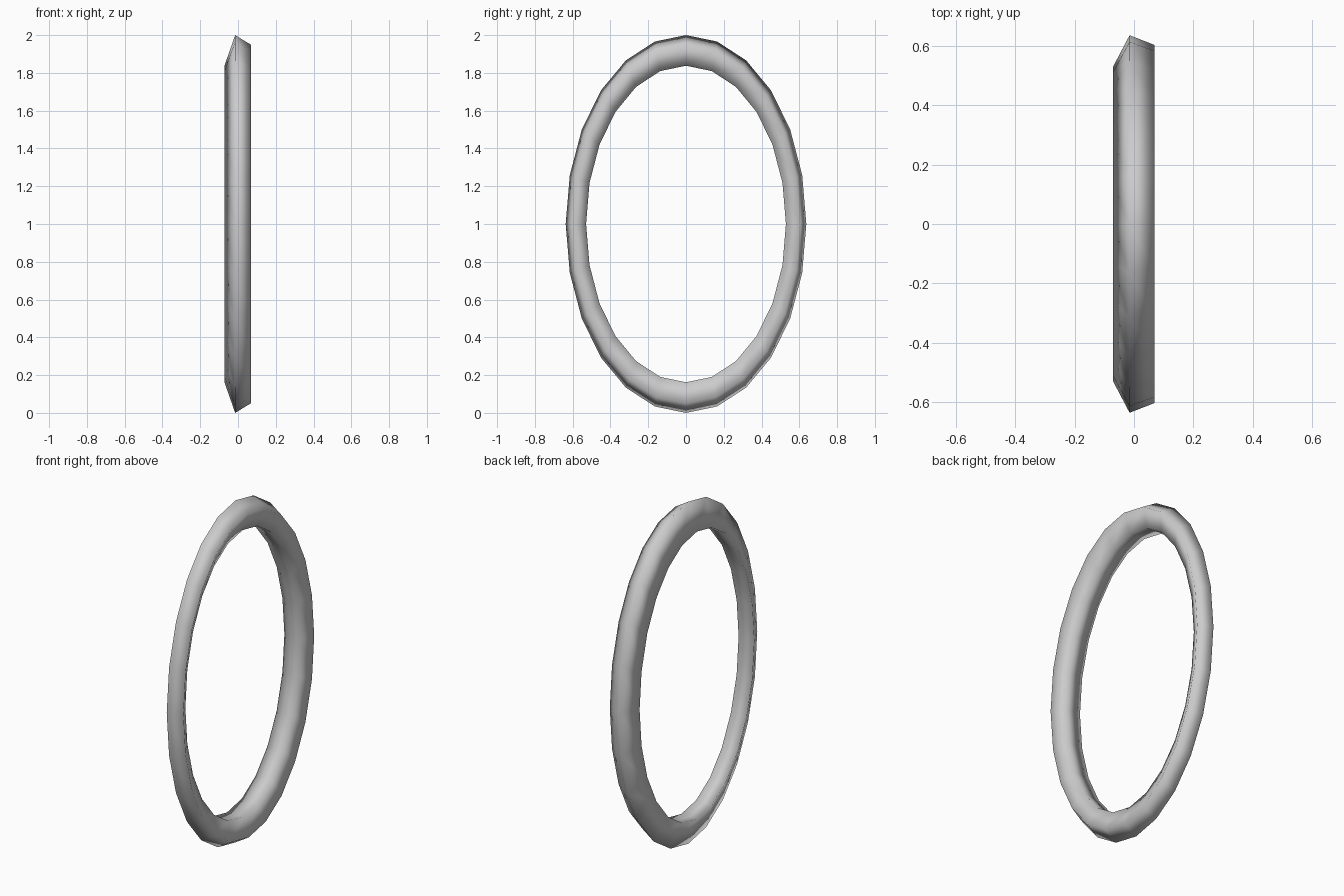
import bpy, bmesh, math

if "Cube" in bpy.data.objects:
    bpy.data.objects.remove(bpy.data.objects["Cube"])

SEGMENTS = 24
# four-sided section: x position, half width (y), half height (z)
SECTION = [(-0.071, 0.53, 0.84), (-0.015, 0.637, 1.0),
           (0.07, 0.604, 0.948), (0.03, 0.529, 0.838)]


def elliptical_ring(name, section, segments, centre_z):
    bm = bmesh.new()
    loops = []
    for i in range(segments):
        a = 2 * math.pi * i / segments + math.pi / 2
        loops.append([bm.verts.new((x, ry * math.cos(a), centre_z + rz * math.sin(a)))
                      for x, ry, rz in section])
    n = len(section)
    for i in range(segments):
        p, q = loops[i], loops[(i + 1) % segments]
        for j in range(n):
            k = (j + 1) % n
            bm.faces.new((p[j], p[k], q[k], q[j]))
    bmesh.ops.recalc_face_normals(bm, faces=bm.faces[:])
    for f in bm.faces:
        f.smooth = True
    mesh = bpy.data.meshes.new(name)
    bm.to_mesh(mesh)
    bm.free()
    obj = bpy.data.objects.new(name, mesh)
    bpy.context.collection.objects.link(obj)
    return obj


# upright oval hoop with an off-centre outer ridge and a flat inner face
elliptical_ring("oval_ring", SECTION, SEGMENTS, 1.0)
